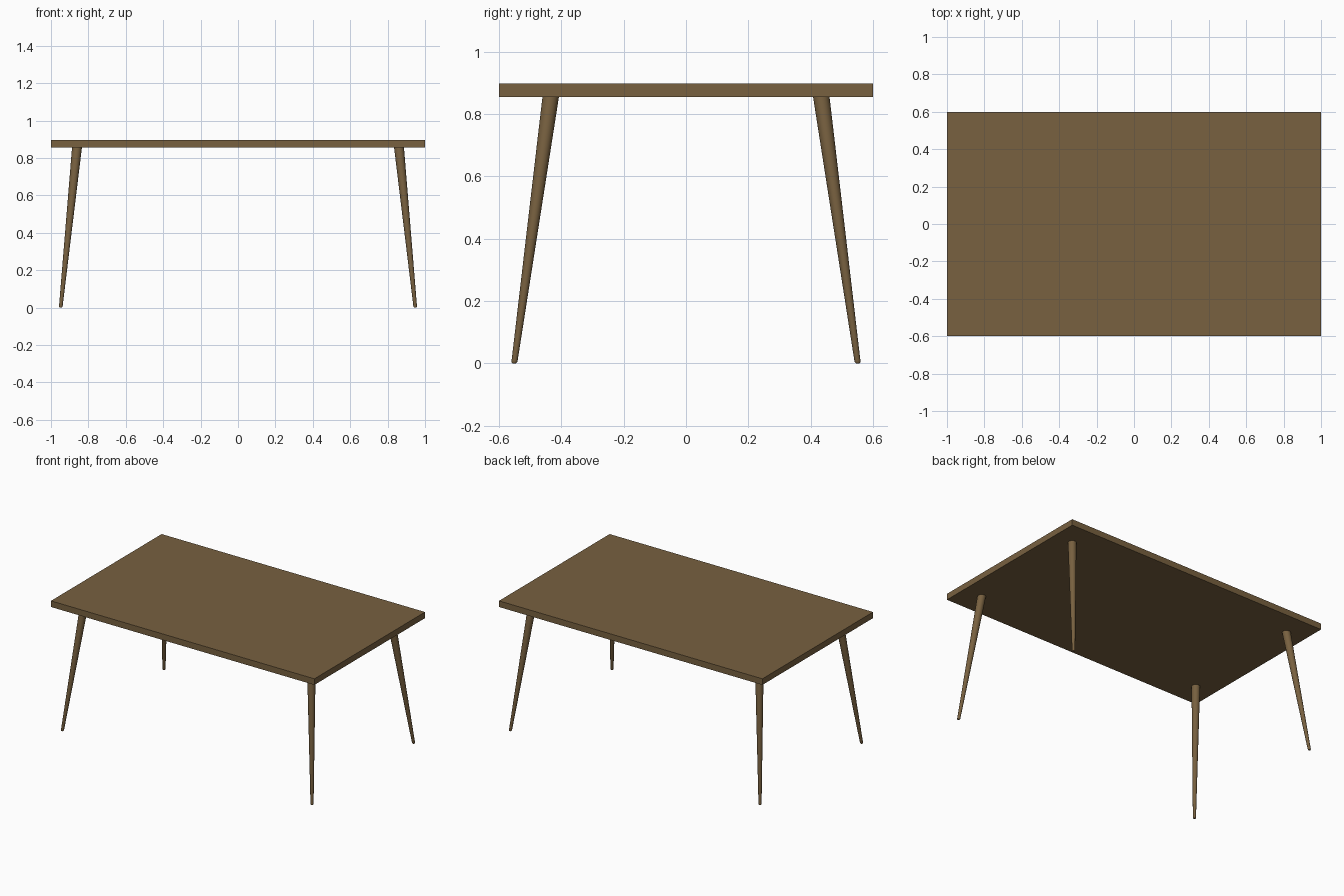
import bpy, bmesh
from mathutils import Vector

if "Cube" in bpy.data.objects:
    bpy.data.objects.remove(bpy.data.objects["Cube"])

wood = bpy.data.materials.new("brown wood")
wood.diffuse_color = (0.188, 0.119, 0.051, 1)
wood.use_nodes = True
wood.node_tree.nodes["Principled BSDF"].inputs["Base Color"].default_value = wood.diffuse_color


def add_object(name, bm):
    mesh = bpy.data.meshes.new(name)
    bm.to_mesh(mesh)
    bm.free()
    mesh.materials.append(wood)
    obj = bpy.data.objects.new(name, mesh)
    bpy.context.collection.objects.link(obj)
    return obj


# Table top: flat rectangular slab
Z0, Z1 = 0.855, 0.897
bm = bmesh.new()
bmesh.ops.create_cube(bm, size=1)
bmesh.ops.scale(bm, vec=(2, 1.2, Z1 - Z0), verts=bm.verts)
bmesh.ops.translate(bm, vec=(0, 0, (Z0 + Z1) / 2), verts=bm.verts)
add_object("table_top", bm)


# Splayed tapered leg with a slightly rounded foot
def leg(name, sx, sy):
    top = Vector((0.861 * sx, 0.434 * sy, Z0))
    foot = Vector((0.948 * sx, 0.551 * sy, 0.0))
    bm = bmesh.new()
    rings = []
    for z, r in ((0, 0.006), (0.003, 0.0085), (0.008, 0.0097), (Z0 + 0.005, 0.0265)):
        c = foot.lerp(top, z / Z0)
        ring = bmesh.ops.create_circle(bm, segments=32, radius=r)["verts"]
        bmesh.ops.translate(bm, vec=c, verts=ring)
        rings.append(ring)
    for a, b in zip(rings, rings[1:]):
        for i in range(32):
            j = (i + 1) % 32
            bm.faces.new((a[i], a[j], b[j], b[i]))
    bm.faces.new(rings[0])
    bm.faces.new(rings[-1])
    bmesh.ops.recalc_face_normals(bm, faces=bm.faces)
    for f in bm.faces:
        f.smooth = len(f.verts) == 4
    return add_object(name, bm)


for sy, depth in ((-1, "front"), (1, "back")):
    for sx, side in ((-1, "left"), (1, "right")):
        leg(f"{depth}_{side}_leg", sx, sy)
